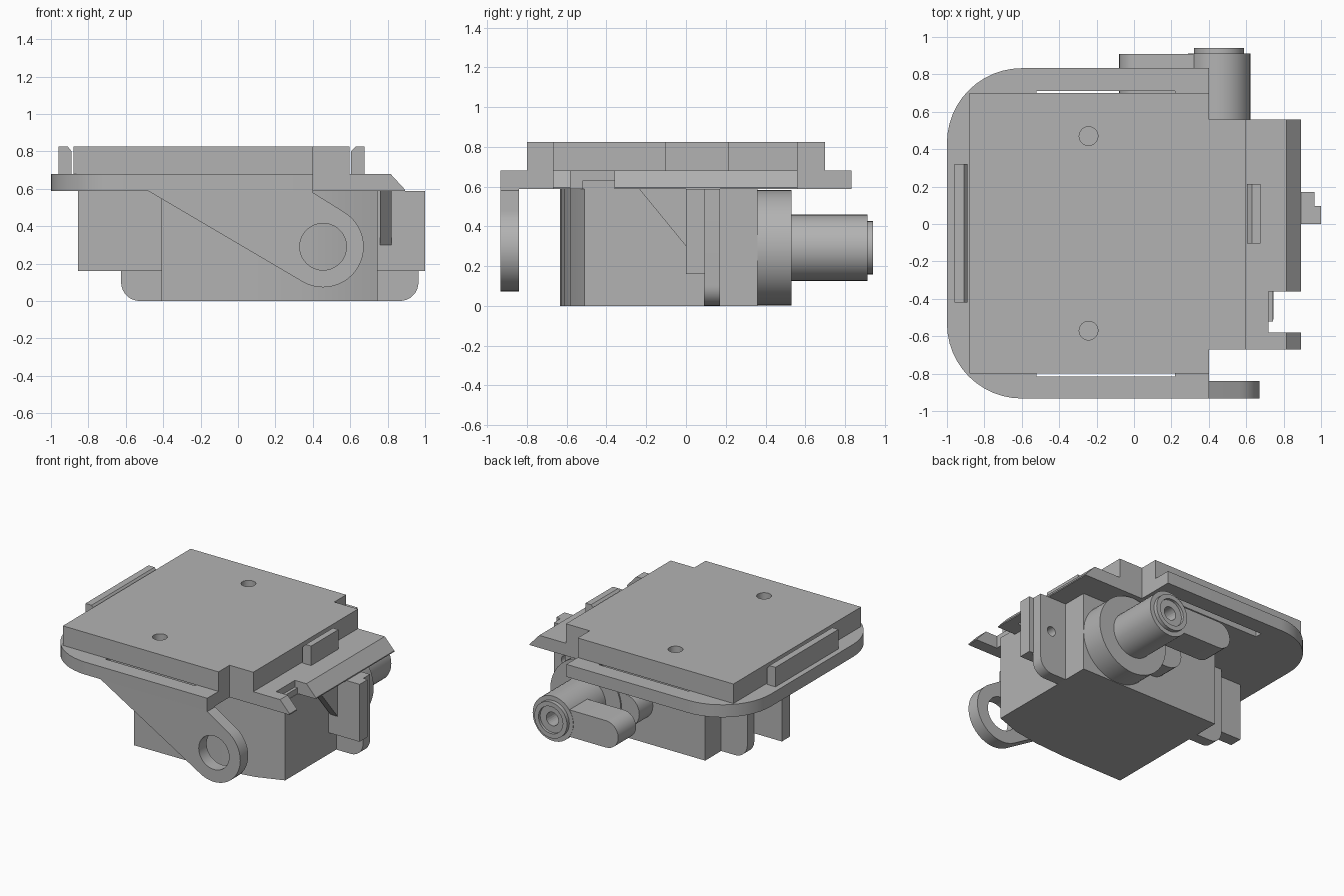
import bpy, bmesh, math
from mathutils import Vector

old = bpy.data.objects.get("Cube")
if old:
    bpy.data.objects.remove(old, do_unlink=True)

grey = bpy.data.materials.new("plain grey")
grey.use_nodes = True
COLOUR = (0.45, 0.45, 0.45, 1)
grey.diffuse_color = COLOUR
grey.node_tree.nodes["Principled BSDF"].inputs["Base Color"].default_value = COLOUR


def prism(name, outline, lo, hi, axis="z", smooth=False):
    """Extrude a 2D outline along an axis; the outline lies in the other two axes."""
    place = {"x": lambda u, v, w: (w, u, v),
             "y": lambda u, v, w: (u, w, v),
             "z": lambda u, v, w: (u, v, w)}[axis]
    bm = bmesh.new()
    face = bm.faces.new([bm.verts.new(place(u, v, lo)) for u, v in outline])
    ext = bmesh.ops.extrude_face_region(bm, geom=[face])
    moved = [g for g in ext["geom"] if isinstance(g, bmesh.types.BMVert)]
    bmesh.ops.translate(bm, verts=moved, vec=Vector(place(0, 0, hi - lo)))
    bmesh.ops.recalc_face_normals(bm, faces=bm.faces)
    mesh = bpy.data.meshes.new(name)
    bm.to_mesh(mesh)
    bm.free()
    mesh.materials.append(grey)
    ob = bpy.data.objects.new(name, mesh)
    bpy.context.collection.objects.link(ob)
    if smooth:
        shade(ob)
    return ob


def shade(ob):
    bpy.ops.object.select_all(action="DESELECT")
    ob.select_set(True)
    bpy.context.view_layer.objects.active = ob
    bpy.ops.object.shade_smooth_by_angle(angle=math.radians(30))


def box(name, x0, x1, y0, y1, z0, z1):
    return prism(name, [(x0, y0), (x1, y0), (x1, y1), (x0, y1)], z0, z1)


def arc(cx, cy, r, start, end, steps=12):
    angles = [math.radians(start + (end - start) * i / steps) for i in range(steps + 1)]
    return [(cx + r * math.cos(a), cy + r * math.sin(a)) for a in angles]


def disc(cx, cy, r, steps=40):
    return arc(cx, cy, r, 0, 360, steps)[:-1]


def cut(ob, *cutters):
    """Subtract the cutters, bake the result and remove the cutters."""
    for c in cutters:
        c.hide_render = True
        mod = ob.modifiers.new("cut", "BOOLEAN")
        mod.operation = "DIFFERENCE"
        mod.solver = "EXACT"
        mod.object = c
    bpy.context.view_layer.update()
    graph = bpy.context.evaluated_depsgraph_get()
    baked = bpy.data.meshes.new_from_object(ob.evaluated_get(graph))
    ob.modifiers.clear()
    ob.data = baked
    for c in cutters:
        bpy.data.objects.remove(c, do_unlink=True)
    shade(ob)


# Raised top plate with two shallow screw holes
top = prism("top_plate", [(-0.88, -0.80), (0.40, -0.80), (0.40, -0.67), (0.595, -0.67),
                          (0.595, 0.56), (0.40, 0.56), (0.40, 0.70), (-0.88, 0.70)], 0.68, 0.825)
cut(top, *[prism("hole", disc(-0.243, y, 0.05), 0.76, 0.9) for y in (-0.57, 0.47)])

# Flange with rounded left corners, slots along both sides
FL, FH = 0.587, 0.68
flange = prism("flange", arc(-0.6, -0.533, 0.4, 180, 270) + [(0.40, -0.933), (0.40, -0.67),
               (0.72, -0.67), (0.72, 0.56), (0.40, 0.56), (0.40, 0.833)]
               + arc(-0.6, 0.433, 0.4, 90, 180), FL, FH)
cut(flange, box("slot", -0.52, 0.22, -0.815, -0.76, 0.5, FH - 0.001),
    box("slot", -0.52, 0.22, 0.66, 0.712, 0.5, FH - 0.001),
    box("slot", -0.52, 0.22, -0.815, -0.80, 0.6, 0.7),
    box("slot", -0.52, 0.22, 0.70, 0.712, 0.6, 0.7))

# Bevelled lip pieces on the right edge, either side of the notch
lip = [(0.72, FL), (0.893, FL), (0.893, 0.595), (0.815, FH), (0.72, FH)]
prism("short_lip", lip, -0.67, -0.58, "y")
prism("long_lip", lip, -0.36, 0.56, "y")
box("notch_stop", 0.72, 0.742, -0.52, -0.36, FL, 0.63)

# Clip bars beside the top plate
prism("left_clip", [(-0.96, FH), (-0.89, FH), (-0.89, 0.80), (-0.91, 0.825), (-0.96, 0.825)],
      -0.42, 0.32, "y")
prism("right_clip", [(0.605, FH), (0.675, FH), (0.675, 0.825), (0.63, 0.825), (0.605, 0.80)],
      -0.105, 0.215, "y")

# Main body, front face curving back toward the right
prism("body", [(-0.41, -0.635), (0.1, -0.63), (0.35, -0.613), (0.55, -0.58), (0.745, -0.51),
               (0.745, 0.36), (-0.41, 0.36)], 0, FL, smooth=True)

# Front hanging arm with an eyelet
arm = prism("front_arm", [(-0.5, 0.60), ] + arc(0.455, 0.29, 0.217, -120, 60, 24)
            + [(0.40, 0.58), (0.40, 0.60)], -0.933, -0.84, "y")
cut(arm, prism("hole", disc(0.455, 0.29, 0.125), -1, -0.8, "y"))

# Cross plate with rounded bottom corners and a hole in each wing
plate = prism("cross_plate", [(-0.625, FL)] + arc(-0.525, 0.1, 0.1, 180, 270, 8)
              + arc(0.865, 0.1, 0.1, 270, 360, 8) + [(0.965, FL)], 0.09, 0.172, "y")
wing_holes = [(-0.52, 0.33), (0.87, 0.33)]
cut(plate, *[prism("hole", disc(x, z, 0.035, 20), 0.05, 0.2, "y") for x, z in wing_holes])

# Side wings in front of the cross plate
for name, x0, x1, hx in (("left_wing", -0.855, -0.40, -0.52), ("right_wing", 0.74, 1.0, 0.87)):
    wing = box(name, x0, x1, 0, 0.095, 0.16, FL)
    cut(wing, prism("hole", disc(hx, 0.33, 0.035, 20), 0.04, 0.2, "y"))

# Triangular gusset under the flange
prism("gusset", [(-0.235, FL), (0, 0.30), (0, FL)], 0.76, 0.82, "x")

# Rear hub with a side lobe
prism("rear_hub", disc(0.455, 0.292, 0.29, 48), 0.345, 0.53, "y", True)
prism("hub_lobe", arc(0.14, 0.29, 0.12, 90, 270) + [(0.40, 0.17), (0.40, 0.41)],
      0.345, 0.52, "y", True)

# Shaft with a stepped, recessed and drilled tip
shaft = prism("shaft", disc(0.455, 0.292, 0.167), 0.5, 0.912, "y", True)
tip = prism("shaft_tip", disc(0.455, 0.292, 0.134), 0.86, 0.94, "y")
cut(tip, prism("recess", disc(0.455, 0.292, 0.1), 0.92, 1, "y"),
    prism("hole", disc(0.455, 0.292, 0.05, 24), 0.8, 1, "y"))
cut(shaft, prism("hole", disc(0.455, 0.292, 0.05, 24), 0.8, 1, "y"))

# Lever reaching to the left of the shaft
prism("lever", arc(0.02, 0.292, 0.1, 90, 270) + [(0.36, 0.192), (0.36, 0.392)],
      0.70, 0.91, "y", True)
